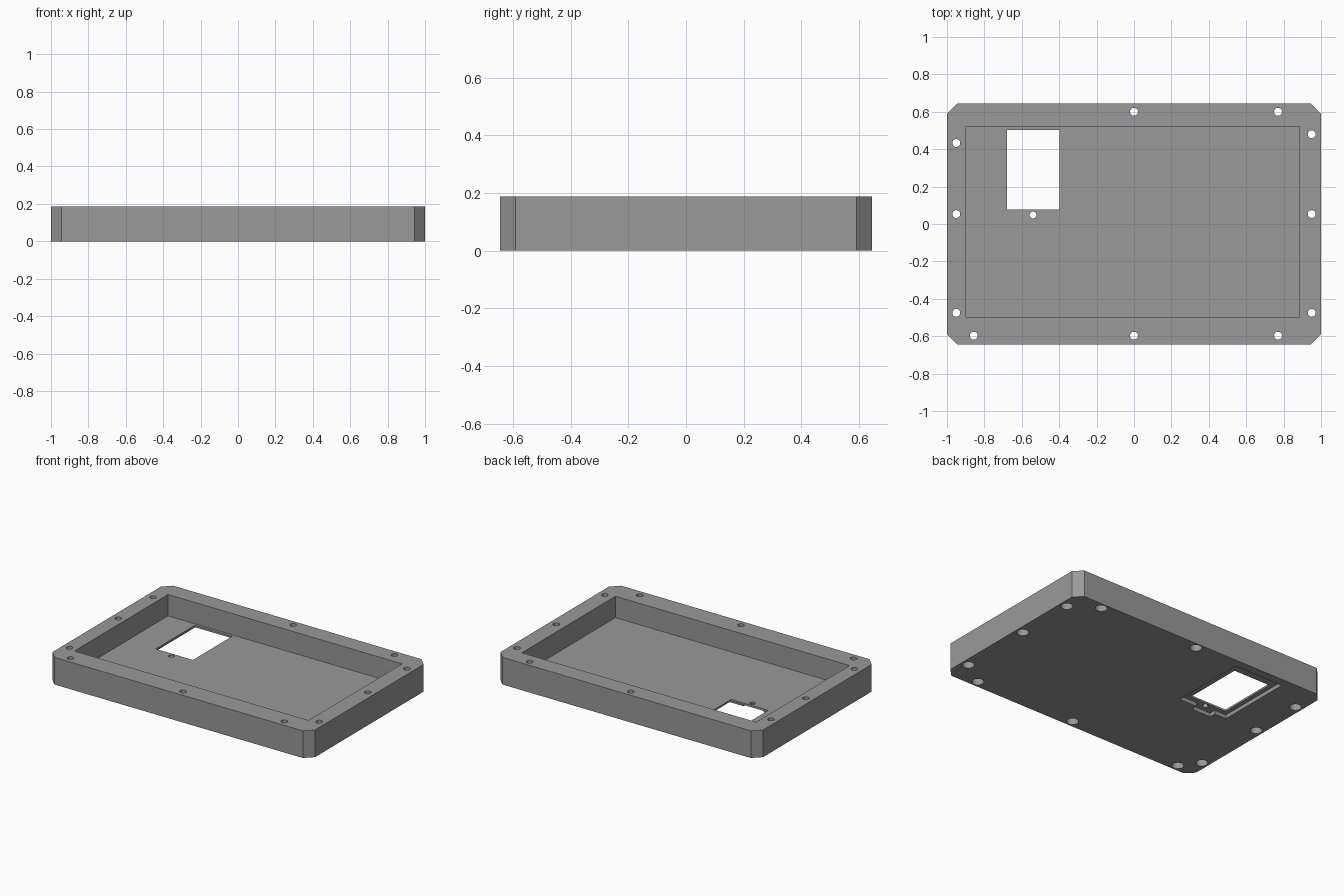
import bpy, bmesh

if "Cube" in bpy.data.objects:
    bpy.data.objects.remove(bpy.data.objects["Cube"])

H = 0.187       # overall height
FLOOR = 0.04    # floor thickness

grey = bpy.data.materials.new("mid grey")
grey.diffuse_color = (0.32, 0.32, 0.32, 1)
grey.use_nodes = True
grey.node_tree.nodes["Principled BSDF"].inputs["Base Color"].default_value = grey.diffuse_color


def prism(name, outline, z0, z1):
    """Extrude a closed 2D outline from z0 to z1."""
    bm = bmesh.new()
    base = bm.faces.new([bm.verts.new((x, y, z0)) for x, y in outline])
    top = bmesh.ops.extrude_face_region(bm, geom=[base])["geom"]
    verts = [v for v in top if isinstance(v, bmesh.types.BMVert)]
    bmesh.ops.translate(bm, vec=(0, 0, z1 - z0), verts=verts)
    bmesh.ops.recalc_face_normals(bm, faces=bm.faces)
    mesh = bpy.data.meshes.new(name)
    bm.to_mesh(mesh)
    bm.free()
    mesh.materials.append(grey)
    obj = bpy.data.objects.new(name, mesh)
    bpy.context.collection.objects.link(obj)
    return obj


def rect(x0, x1, y0, y1):
    return [(x0, y0), (x1, y0), (x1, y1), (x0, y1)]


def cylinder(name, x, y, r, z0, z1):
    bpy.ops.mesh.primitive_cylinder_add(vertices=32, radius=r, depth=z1 - z0,
                                        location=(x, y, (z0 + z1) / 2))
    obj = bpy.context.object
    obj.name = name
    obj.data.materials.append(grey)
    return obj


# Tray block with chamfered corners
X, Y, C = 1.0, 0.645, 0.055
tray = prism("tray", [(-X + C, -Y), (X - C, -Y), (X, -Y + C), (X, Y - C),
                      (X - C, Y), (-X + C, Y), (-X, Y - C), (-X, -Y + C)], 0, H)

# Main pocket, window, and the recess under the window with its notch
cutters = [
    prism("pocket_cutter", rect(-0.897, 0.885, -0.497, 0.52), FLOOR, H + 0.1),
    prism("recess_cutter", [(-0.71, 0.045), (-0.62, 0.045), (-0.62, 0.0),
                            (-0.47, 0.0), (-0.47, 0.045), (-0.335, 0.045),
                            (-0.335, 0.585), (-0.71, 0.585)], -0.1, 0.027),
    prism("window_cutter", rect(-0.68, -0.397, 0.077, 0.502), -0.1, 0.1),
    cylinder("small_hole_cutter", -0.54, 0.048, 0.018, -0.1, 0.1),
]

# Rim screw holes, each with a wider counterbore from below
holes = [(-0.95, 0.433), (-0.95, 0.053), (-0.95, -0.475), (-0.857, -0.597),
         (0, -0.597), (0.77, -0.597), (0.95, -0.475), (0.95, 0.053),
         (0.95, 0.48), (0.77, 0.6), (0, 0.6)]
for x, y in holes:
    cutters.append(cylinder("screw_cutter", x, y, 0.021, -0.1, H + 0.1))
    cutters.append(cylinder("counterbore_cutter", x, y, 0.038, -0.1, 0.1))

for c in cutters:
    mod = tray.modifiers.new(c.name, "BOOLEAN")
    mod.operation = "DIFFERENCE"
    mod.solver = "EXACT"
    mod.object = c

# Apply the cuts, then remove the cutters
bpy.ops.object.select_all(action="DESELECT")
tray.select_set(True)
bpy.context.view_layer.objects.active = tray
for mod in list(tray.modifiers):
    bpy.ops.object.modifier_apply(modifier=mod.name)
for c in cutters:
    bpy.data.objects.remove(c)
bpy.ops.object.shade_smooth_by_angle()
